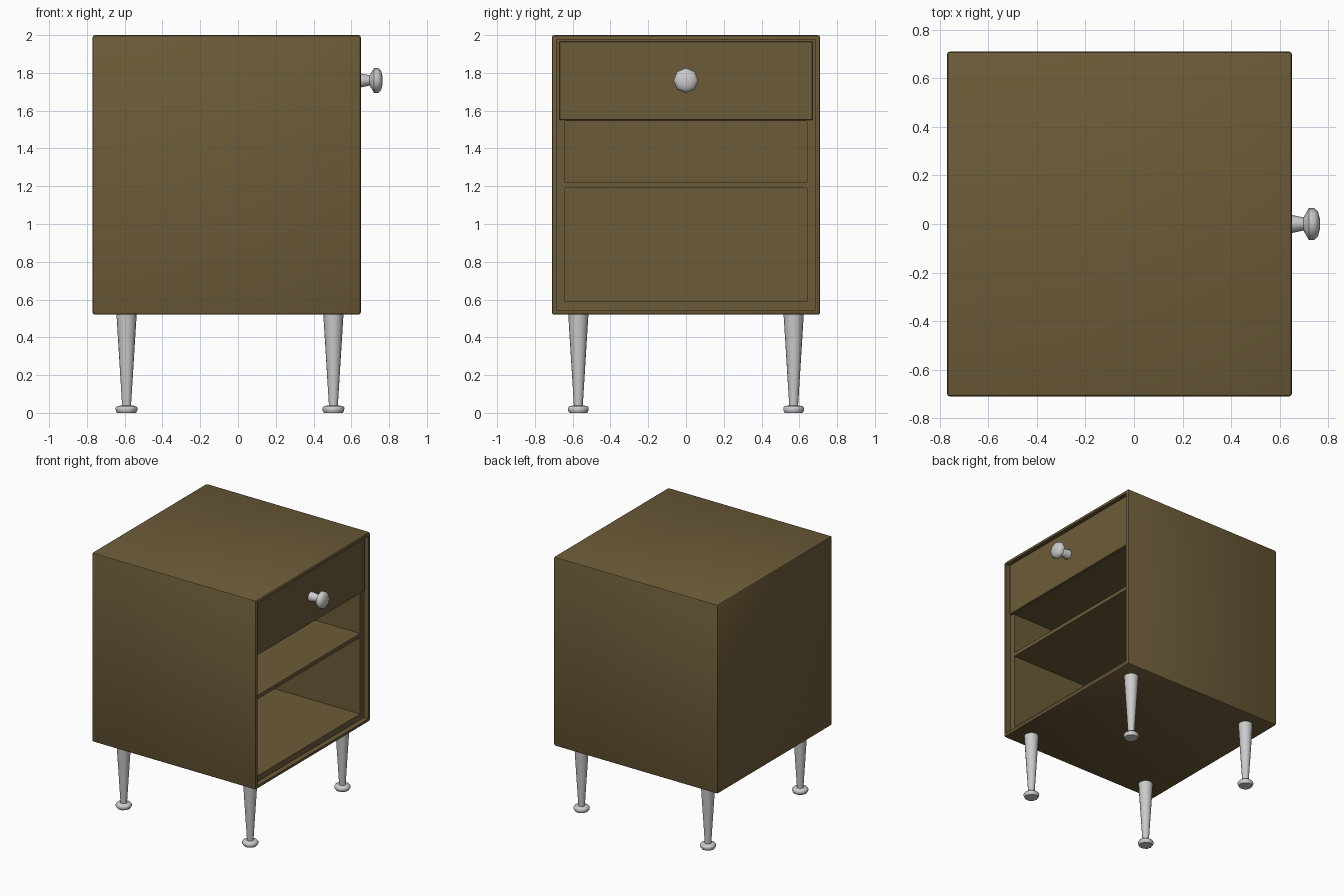
import bpy, bmesh, math
from mathutils import Matrix

if "Cube" in bpy.data.objects:
    bpy.data.objects.remove(bpy.data.objects["Cube"])

wood = bpy.data.materials.new("wood")
wood.diffuse_color = (0.15, 0.105, 0.04, 1)
wood.use_nodes = True
wood.node_tree.nodes["Principled BSDF"].inputs["Base Color"].default_value = wood.diffuse_color


def activate(o):
    bpy.ops.object.select_all(action='DESELECT')
    o.select_set(True)
    bpy.context.view_layer.objects.active = o


def box(name, lo, hi, bevel=0.0, segments=2):
    bm = bmesh.new()
    bmesh.ops.create_cube(bm, size=1)
    for v in bm.verts:
        v.co = [lo[i] + (v.co[i] + 0.5) * (hi[i] - lo[i]) for i in range(3)]
    if bevel:
        bmesh.ops.bevel(bm, geom=bm.edges[:], offset=bevel, segments=segments,
                        profile=0.5, affect='EDGES')
    me = bpy.data.meshes.new(name)
    bm.to_mesh(me)
    bm.free()
    o = bpy.data.objects.new(name, me)
    bpy.context.collection.objects.link(o)
    me.materials.append(wood)
    return o


def lathe(name, profile, sides, location, matrix=Matrix()):
    """Closed turned part from (radius, height) points, along local z."""
    bm = bmesh.new()
    rings = [[bm.verts.new((r * math.cos(2 * math.pi * i / sides),
                            r * math.sin(2 * math.pi * i / sides), z))
              for i in range(sides)] for r, z in profile]
    for a, b in zip(rings, rings[1:]):
        for i in range(sides):
            j = (i + 1) % sides
            bm.faces.new((a[i], a[j], b[j], b[i]))
    bm.faces.new(rings[0][::-1])
    bm.faces.new(rings[-1])
    bm.transform(matrix)
    me = bpy.data.meshes.new(name)
    bm.to_mesh(me)
    bm.free()
    o = bpy.data.objects.new(name, me)
    o.location = location
    bpy.context.collection.objects.link(o)
    activate(o)
    bpy.ops.object.shade_smooth_by_angle(angle=math.radians(50))
    return o


# Cabinet shell: rounded box with a shallow front recess and two open bays
cabinet = box("cabinet", (-0.77, -0.71, 0.52), (0.65, 0.71, 2.0), 0.012)
cuts = [
    ("front_recess", (0.61, -0.685, 0.545), (0.80, 0.685, 1.975)),
    ("lower_bay", (-0.70, -0.64, 0.59), (0.70, 0.64, 1.19)),
    ("upper_bay", (-0.70, -0.64, 1.22), (0.70, 0.64, 1.545)),
]
for name, lo, hi in cuts:
    cutter = box(name, lo, hi)
    cutter.hide_render = True
    mod = cabinet.modifiers.new(name, 'BOOLEAN')
    mod.operation = 'DIFFERENCE'
    mod.solver = 'EXACT'
    mod.object = cutter
    activate(cabinet)
    bpy.ops.object.modifier_apply(modifier=name)
    bpy.data.objects.remove(cutter)
activate(cabinet)
bpy.ops.object.shade_smooth_by_angle(angle=math.radians(30))

# Drawer front
box("drawer_front", (0.60, -0.67, 1.55), (0.63, 0.67, 1.967), 0.003, 1)

# Drawer knob, turned about the x axis
lathe("drawer_knob",
      [(0.038, 0.0), (0.037, 0.025), (0.027, 0.072), (0.033, 0.076),
       (0.066, 0.095), (0.066, 0.117), (0.050, 0.133), (0.022, 0.140)],
      8, (0.625, 0, 1.76), Matrix.Rotation(math.pi / 2, 4, 'Y'))

# Tapered legs with flared feet
for x, xn in ((-0.59, "back"), (0.505, "front")):
    for y, yn in ((-0.57, "left"), (0.57, "right")):
        lathe(f"{xn}_{yn}_leg", [(0.023, 0.03), (0.054, 0.53)], 16, (x, y, 0))
        lathe(f"{xn}_{yn}_foot",
              [(0.050, 0.0), (0.057, 0.012), (0.058, 0.027),
               (0.050, 0.036), (0.024, 0.040)], 10, (x, y, 0))
